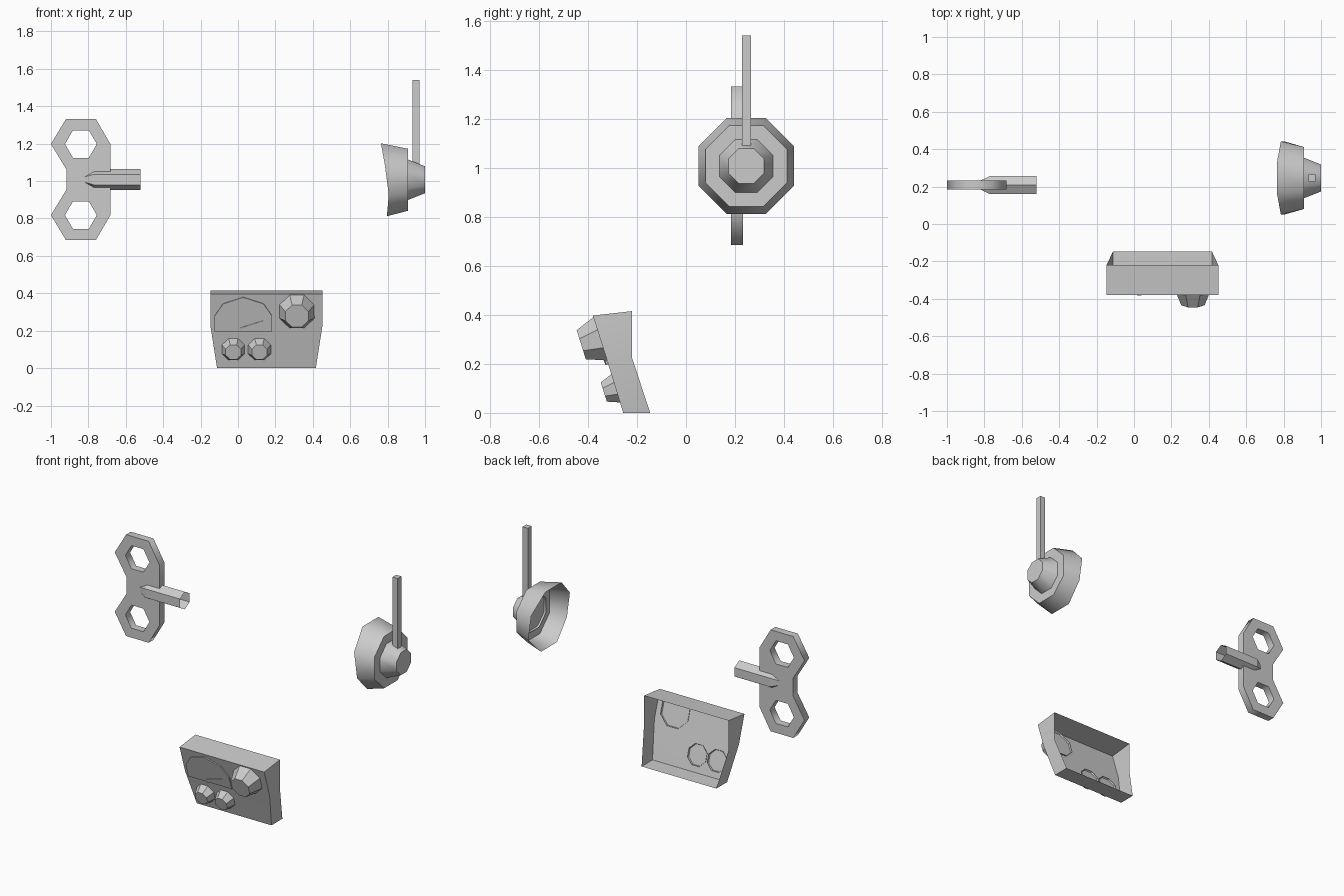
import bpy, bmesh
from math import pi, cos, sin, radians
from mathutils import Matrix, Vector

if "Cube" in bpy.data.objects:
    bpy.data.objects.remove(bpy.data.objects["Cube"])


def finish(name, bm, smooth=None):
    bmesh.ops.recalc_face_normals(bm, faces=bm.faces)
    me = bpy.data.meshes.new(name)
    bm.to_mesh(me)
    bm.free()
    ob = bpy.data.objects.new(name, me)
    bpy.context.collection.objects.link(ob)
    if smooth:
        bpy.ops.object.select_all(action='DESELECT')
        ob.select_set(True)
        bpy.context.view_layer.objects.active = ob
        bpy.ops.object.shade_smooth_by_angle(angle=radians(smooth))
    return ob


def loft(name, rings, start=False, end=False, smooth=None):
    """Skin matching rings of points, optionally capping either end."""
    bm = bmesh.new()
    vs = [[bm.verts.new(p) for p in r] for r in rings]
    n = len(vs[0])
    for a, b in zip(vs, vs[1:]):
        for i in range(n):
            j = (i + 1) % n
            bm.faces.new((a[i], a[j], b[j], b[i]))
    if start:
        bm.faces.new(vs[0][::-1])
    if end:
        bm.faces.new(vs[-1])
    return finish(name, bm, smooth)


def polygon(n, r, phase=0.0):
    return [(r * cos(2 * pi * i / n + phase), r * sin(2 * pi * i / n + phase)) for i in range(n)]


def octagon(apothem):
    return polygon(8, apothem / cos(pi / 8), pi / 8)


# Wind-up key plate: double-lobed outline with two hexagonal holes
KX, KY, KZ = -0.84, 0.208, 1.008
half = [(0.158, 0.19), (0.08, 0.324), (-0.08, 0.324), (-0.16, 0.19), (-0.078, 0.055)]
outline = half + [(x, -z) for x, z in reversed(half)]
holes = [[(x, z + dz) for x, z in polygon(6, 0.085)] for dz in (0.19, -0.19)]
cu = bpy.data.curves.new("key_plate", 'CURVE')
cu.dimensions, cu.fill_mode, cu.extrude = '2D', 'BOTH', 0.024
for loop in [outline] + holes:
    sp = cu.splines.new('POLY')
    sp.points.add(len(loop) - 1)
    for p, (x, z) in zip(sp.points, loop):
        p.co = (x, z, 0, 1)
    sp.use_cyclic_u = True
plate = bpy.data.objects.new("key_plate", cu)
plate.location = (KX, KY, KZ)
plate.rotation_euler = (pi / 2, 0, 0)
bpy.context.collection.objects.link(plate)
plate.select_set(True)
bpy.context.view_layer.objects.active = plate
bpy.ops.object.convert(target='MESH')

# Key shaft: hexagonal tube, open at the outer end, tapered into the plate
loft("key_shaft",
     [[(x, KY + a, KZ + b) for a, b in polygon(6, r, pi / 6)]
      for x, r in ((-0.835, 0.02), (-0.77, 0.056), (-0.522, 0.056))], start=True)

# Ear cup: octagonal bowl whose open rim is cut to fit a rounded surface
EY, EZ = 0.246, 1.007
rim_x = {2: 0.764, 1: 0.785, -1: 0.806, -2: 0.796}
rim = []
for a, b in octagon(0.195):
    level = (2 if abs(b) > 0.15 else 1) * (1 if b > 0 else -1)
    rim.append((rim_x[level], EY + a, EZ + b))
loft("ear_cup", [rim, [(0.908, EY + a, EZ + b) for a, b in octagon(0.166)]],
     end=True, smooth=50)

# Ear hub: small octagonal cone poking slightly through the cup floor
loft("ear_hub", [[(x, EY + a, EZ + b) for a, b in octagon(r)]
                 for x, r in ((0.897, 0.113), (1.0, 0.072))], end=True, smooth=50)

# Aerial
loft("ear_aerial", [[(0.951 + a, EY + b, z) for a, b in polygon(4, 0.0262, pi / 4)]
                    for z in (1.07, 1.54)], start=True, end=True)

# Control box: shell with an open back and narrower bottom
CX = 0.152
levels = [(0.0, 0.264, -0.256, -0.146), (0.224, 0.299, -0.325, -0.22)]
top = (0.299, -0.38, 0.397, -0.22, 0.415)


def section(w, yf, zf, yb, zb):
    return [(CX - w, yb, zb), (CX - w, yf, zf), (CX + w, yf, zf), (CX + w, yb, zb)]


bm = bmesh.new()
secs = [section(w, yf, z, yb, z) for z, w, yf, yb in levels] + [section(*top)]
rows = [[bm.verts.new(p) for p in s] for s in secs]
for a, b in zip(rows, rows[1:]):
    for i in range(3):
        bm.faces.new((a[i], a[i + 1], b[i + 1], b[i]))
bm.faces.new(rows[0][::-1])
bm.faces.new(rows[-1])
finish("control_box", bm, smooth=50)

# Frame of the sloping front face: x across, v up the slope, n outward
v = Vector((0, -0.3, 0.954)).normalized()
n = Vector((0, -0.954, -0.3)).normalized()


def on_face(x, z, depth):
    t = z / v.z
    return Vector((x, -0.256, 0)) + v * t + n * depth


def knob(name, x, z, r0, r1, depth):
    rings = [[on_face(x, z, d) + Vector((a, 0, 0)) + v * b for a, b in octagon(r)]
             for d, r in ((-0.01, r0), (depth, r1))]
    loft(name, rings, end=True, smooth=40)


knob("large_knob", 0.315, 0.302, 0.096, 0.062, 0.08)
knob("small_knob_left", -0.025, 0.1, 0.064, 0.041, 0.05)
knob("small_knob_right", 0.115, 0.1, 0.064, 0.041, 0.05)

# Gauge dial and its needle
dial = [(-0.125, 0.198), (0.182, 0.198), (0.182, 0.28), (0.137, 0.345),
        (0.028, 0.38), (-0.08, 0.345), (-0.125, 0.28)]
needle = [(0.01, 0.198), (0.045, 0.203), (0.133, 0.256), (0.01, 0.217)]
for name, shape, d0, d1 in (("gauge_dial", dial, 0.0, 0.007), ("gauge_needle", needle, 0.007, 0.011)):
    loft(name, [[on_face(x, z, d) for x, z in shape] for d in (d0, d1)], end=True)
